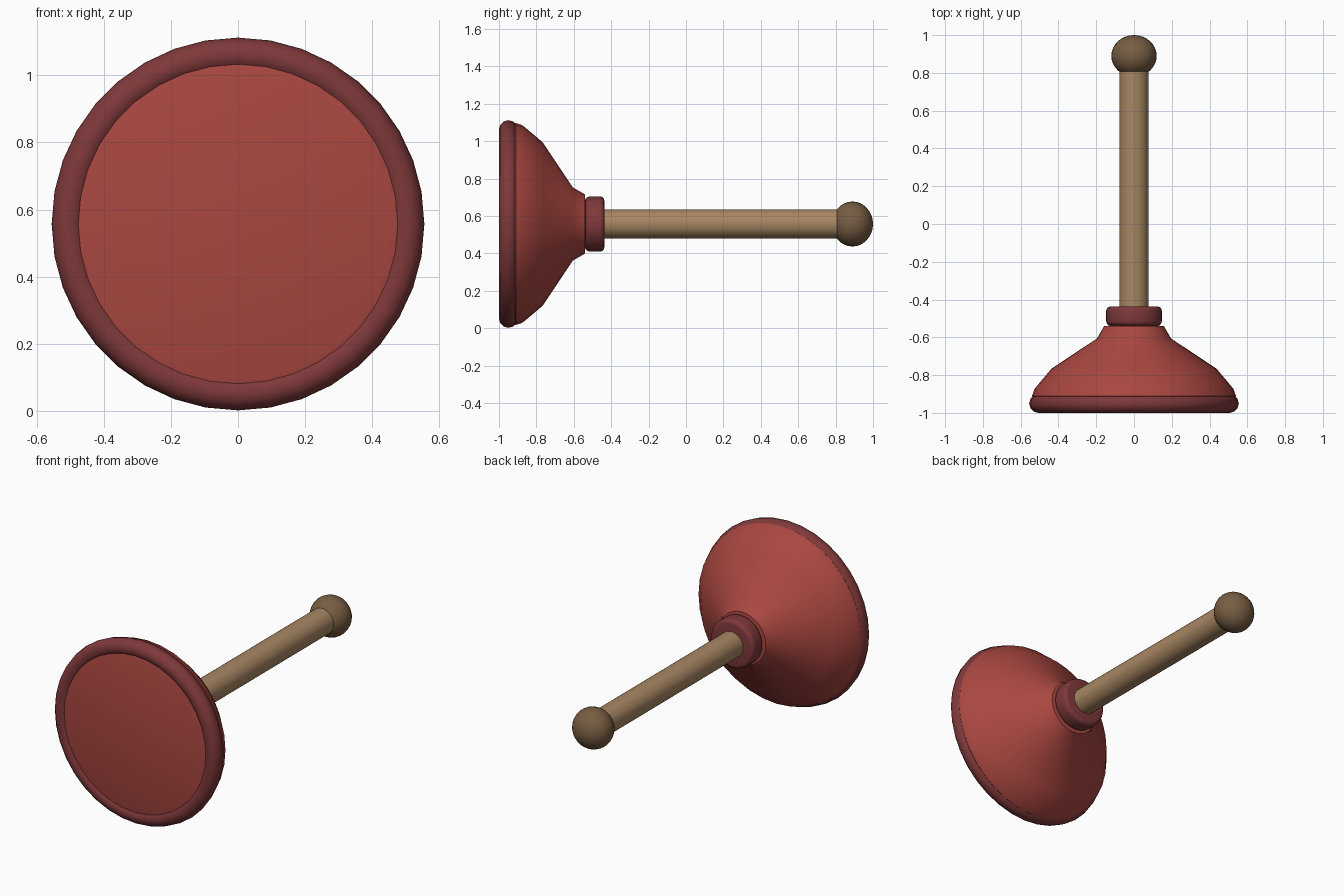
import bpy
import bmesh
import math

AXIS_Z = 0.557

default = bpy.data.objects.get("Cube")
if default:
    bpy.data.objects.remove(default, do_unlink=True)


def make_material(name, rgb):
    mat = bpy.data.materials.new(name)
    mat.use_nodes = True
    color = (*rgb, 1.0)
    mat.diffuse_color = color
    mat.node_tree.nodes["Principled BSDF"].inputs["Base Color"].default_value = color
    return mat


def lathe(name, profile, mat, segments=36, closed=False, angle=40):
    """Spin (y, radius) points around the long axis."""
    bm = bmesh.new()
    verts = [bm.verts.new((r, y, 0)) for y, r in profile]
    edges = [bm.edges.new(pair) for pair in zip(verts, verts[1:])]
    if closed:
        edges.append(bm.edges.new((verts[-1], verts[0])))
    bmesh.ops.spin(bm, geom=verts + edges, cent=(0, 0, 0), axis=(0, 1, 0),
                   angle=math.tau, steps=segments, use_duplicate=False)
    bmesh.ops.remove_doubles(bm, verts=bm.verts, dist=0.0001)
    bmesh.ops.recalc_face_normals(bm, faces=bm.faces)
    mesh = bpy.data.meshes.new(name)
    bm.to_mesh(mesh)
    bm.free()
    mesh.materials.append(mat)
    obj = bpy.data.objects.new(name, mesh)
    obj.location.z = AXIS_Z
    bpy.context.collection.objects.link(obj)
    bpy.ops.object.select_all(action="DESELECT")
    obj.select_set(True)
    bpy.context.view_layer.objects.active = obj
    bpy.ops.object.shade_smooth_by_angle(angle=math.radians(angle))
    return obj


def arc(y, r, size_y, size_r, start, end, steps):
    """Elliptical arc of profile points, in degrees from the front."""
    angles = [math.radians(start + (end - start) * i / steps) for i in range(steps + 1)]
    return [(y - size_y * math.cos(a), r + size_r * math.sin(a)) for a in angles]


rubber = make_material("red rubber", (0.40, 0.063, 0.052))
dark_rubber = make_material("dark red rubber", (0.21, 0.04, 0.042))
wood = make_material("light wood", (0.39, 0.24, 0.125))
dark_wood = make_material("dark wood", (0.185, 0.11, 0.055))

# Flared cup with a flat front
lathe("cup", [(-0.995, 0), (-0.995, 0.455), (-0.985, 0.49), (-0.91, 0.54),
              (-0.873, 0.527), (-0.766, 0.437), (-0.606, 0.196),
              (-0.54, 0.158), (-0.53, 0)], rubber)

# Rounded ring around the mouth of the cup
lathe("rim", arc(-0.95, 0.505, 0.05, 0.05, 0, 330, 11), dark_rubber,
      closed=True, angle=60)

# Collar with softened edges
lathe("collar", [(-0.537, 0)] + arc(-0.515, 0.125, 0.022, 0.022, 0, 90, 4)
      + arc(-0.459, 0.125, 0.022, 0.022, 90, 180, 4) + [(-0.437, 0)], dark_rubber)

# Handle and end knob
lathe("handle", [(-0.5, 0), (-0.5, 0.078), (0.88, 0.078), (0.88, 0)], wood, segments=24)
lathe("knob", arc(0.89, 0, 0.11, 0.12, 0, 180, 16), dark_wood, segments=32)
